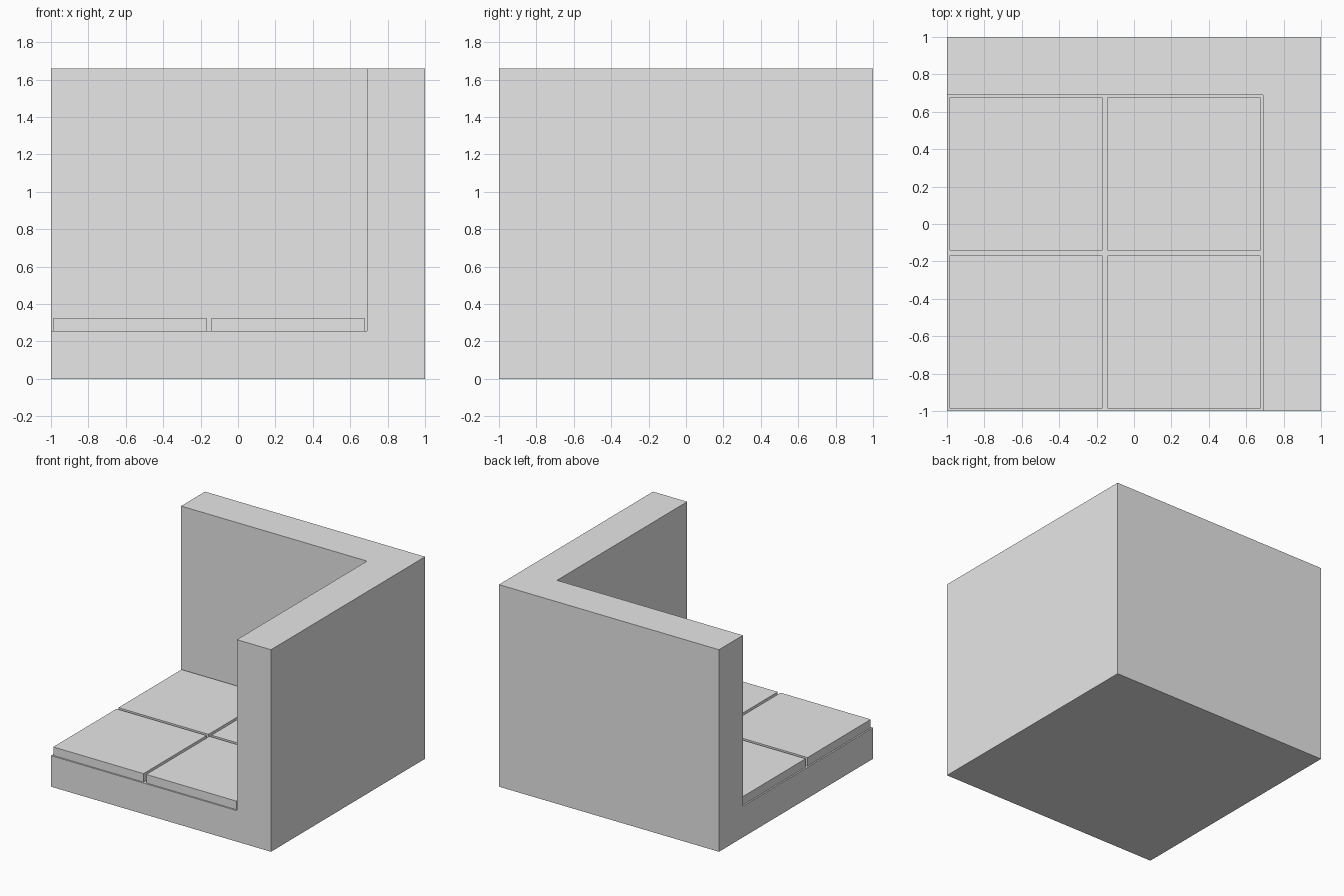
import bpy

cube = bpy.data.objects.get("Cube")
if cube:
    bpy.data.objects.remove(cube, do_unlink=True)

GREY = (0.8, 0.8, 0.8, 1.0)
stone = bpy.data.materials.new("plain_grey")
stone.use_nodes = True
stone.diffuse_color = GREY
stone.node_tree.nodes["Principled BSDF"].inputs["Base Color"].default_value = GREY

HEIGHT, FLOOR, INNER = 1.66, 0.255, 0.69
TILE_TOP, GAP = 0.325, 0.025


def box(name, low, high):
    """Axis-aligned box between two corners."""
    centre = [(a + b) / 2 for a, b in zip(low, high)]
    bpy.ops.mesh.primitive_cube_add(size=1, location=centre)
    obj = bpy.context.object
    obj.name = obj.data.name = name
    obj.scale = [b - a for a, b in zip(low, high)]
    bpy.ops.object.transform_apply(location=True, rotation=False, scale=True)
    obj.data.materials.append(stone)
    return obj


# Floor and two corner walls, carved from one solid block
room = box("floor_and_walls", (-1, -1, 0), (1, 1, HEIGHT))
cutter = box("room_cutter", (-2, -2, FLOOR), (INNER, INNER, 2))
cutter.hide_render = True
cut = room.modifiers.new("carve_room", "BOOLEAN")
cut.operation = "DIFFERENCE"
cut.solver = "EXACT"
cut.object = cutter
bpy.context.view_layer.objects.active = room
bpy.ops.object.modifier_apply(modifier=cut.name)
bpy.data.objects.remove(cutter, do_unlink=True)

# Four square floor tiles with narrow joints
cell = (INNER + 1) / 2
for row, depth in enumerate(("front", "back")):
    for col, side in enumerate(("right", "left")):
        x, y = -1 + col * cell, -1 + row * cell
        box(f"floor_tile_{depth}_{side}",
            (x + GAP / 2, y + GAP / 2, FLOOR),
            (x + cell - GAP / 2, y + cell - GAP / 2, TILE_TOP))
